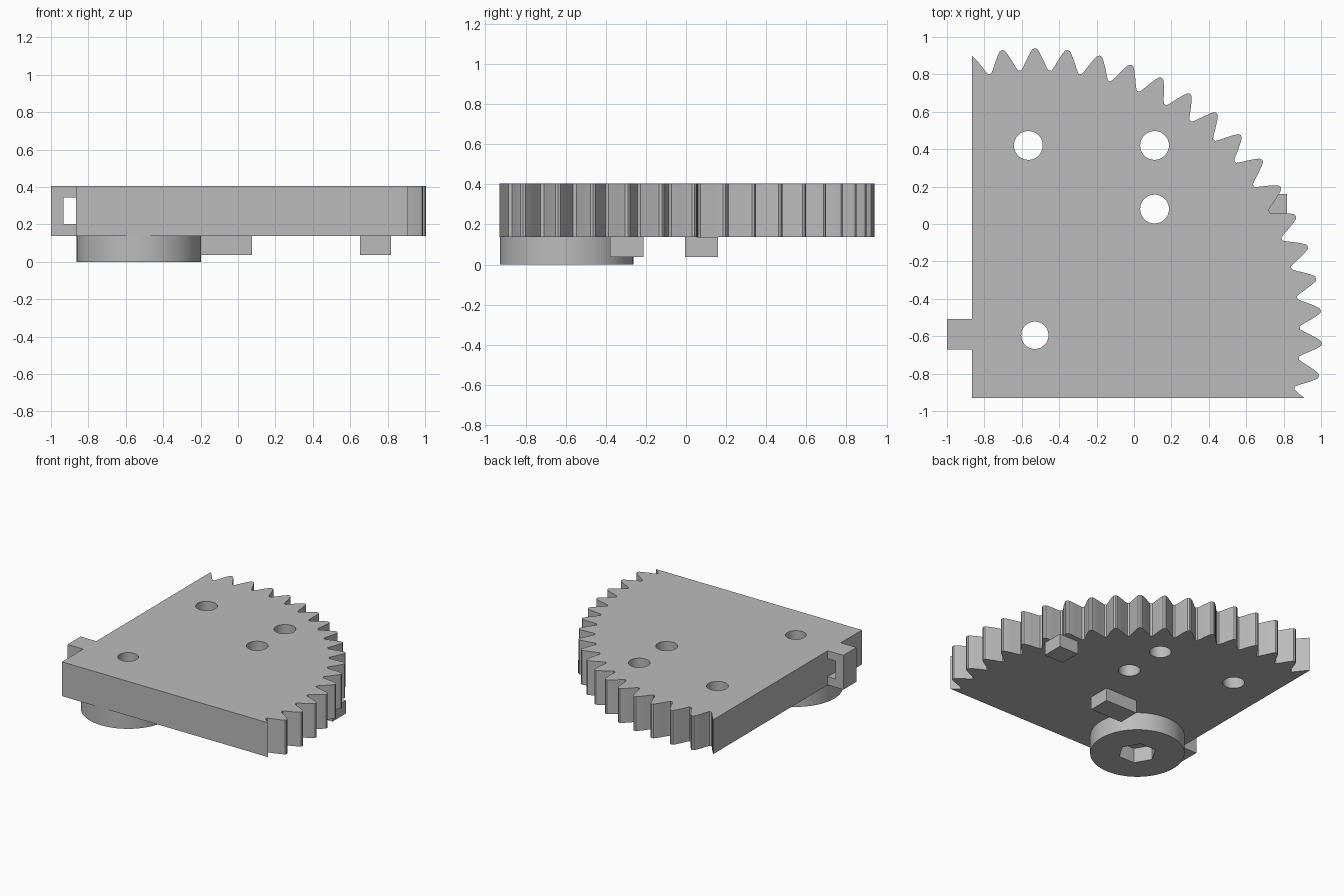
import bpy, bmesh, math
from mathutils import Vector

if "Cube" in bpy.data.objects:
    bpy.data.objects.remove(bpy.data.objects["Cube"], do_unlink=True)

grey = bpy.data.materials.new("plain_grey")
grey.use_nodes = True
colour = (0.5, 0.5, 0.5, 1)
grey.diffuse_color = colour
grey.node_tree.nodes["Principled BSDF"].inputs["Base Color"].default_value = colour

PIVOT = Vector((-0.53, -0.595))     # gear centre
BOTTOM, TOP = 0.138, 0.405          # plate heights
TEETH = 55
LEFT, FRONT = -0.865, -0.93         # straight plate edges


def prism(name, outline, z0, z1):
    """Extrude a flat outline between two heights."""
    bm = bmesh.new()
    face = bm.faces.new([bm.verts.new((x, y, z0)) for x, y in outline])
    out = bmesh.ops.extrude_face_region(bm, geom=[face])
    verts = [g for g in out["geom"] if isinstance(g, bmesh.types.BMVert)]
    bmesh.ops.translate(bm, verts=verts, vec=(0, 0, z1 - z0))
    bmesh.ops.recalc_face_normals(bm, faces=bm.faces)
    mesh = bpy.data.meshes.new(name)
    bm.to_mesh(mesh)
    bm.free()
    mesh.materials.append(grey)
    obj = bpy.data.objects.new(name, mesh)
    bpy.context.collection.objects.link(obj)
    return obj


def box(name, x0, x1, y0, y1, z0, z1):
    return prism(name, [(x0, y0), (x1, y0), (x1, y1), (x0, y1)], z0, z1)


def disc(name, x, y, r, z0, z1, sides=48):
    turn = 2 * math.pi / sides
    ring = [(x + r * math.cos(i * turn), y + r * math.sin(i * turn)) for i in range(sides)]
    return prism(name, ring, z0, z1)


def carve(obj, cutter, operation="DIFFERENCE"):
    """Apply a boolean and throw the cutter away."""
    mod = obj.modifiers.new("carve", "BOOLEAN")
    mod.operation, mod.solver, mod.object = operation, "EXACT", cutter
    with bpy.context.temp_override(object=obj, active_object=obj):
        bpy.ops.object.modifier_apply(modifier=mod.name)
    bpy.data.objects.remove(cutter, do_unlink=True)


def smooth(obj):
    bpy.ops.object.select_all(action="DESELECT")
    obj.select_set(True)
    bpy.context.view_layer.objects.active = obj
    bpy.ops.object.shade_smooth_by_angle(angle=math.radians(20))


# Toothed quadrant: one tooth flank as (half width, radius), mirrored and repeated
flank = [(0.073, 1.417), (0.061, 1.438), (0.044, 1.475), (0.027, 1.508), (0.013, 1.53)]
tooth = [(-w, r) for w, r in flank] + [(0, 1.535)] + [(w, r) for w, r in reversed(flank)]
outline = [(-1.6, -1.6)]
for k in range(17, -4, -1):
    middle = math.pi / 2 - k * 2 * math.pi / TEETH
    for w, r in tooth:
        a = middle + w / r
        outline.append((PIVOT.x + r * math.cos(a), PIVOT.y + r * math.sin(a)))
plate = prism("toothed_plate", outline, BOTTOM, TOP)
carve(plate, box("trim", LEFT, 2, FRONT, 2, -1, 1), "INTERSECT")

# Round holes through the plate
for x, y in [(-0.565, 0.42), (0.11, 0.42), (0.11, 0.08)]:
    carve(plate, disc("hole_cutter", x, y, 0.077, -1, 1))
carve(plate, disc("pivot_cutter", *PIVOT, 0.073, -1, 1))
smooth(plate)

# Hub under the plate with a hexagonal pocket
hub = disc("pivot_hub", *PIVOT, 0.333, 0, BOTTOM, 96)
carve(hub, disc("pivot_cutter", *PIVOT, 0.073, -1, 1))
carve(hub, disc("hex_cutter", *PIVOT, 0.135, -1, 0.115, 6))
smooth(hub)

# Side loop with a rectangular slot
tab = box("side_loop", -1, LEFT, -0.67, -0.508, BOTTOM, TOP)
carve(tab, box("slot_cutter", -0.932, LEFT + 0.1, -1, 0, 0.203, 0.343))

# Stop blocks under the plate
box("inner_stop", -0.2, 0.075, -0.38, -0.213, 0.037, BOTTOM)
box("outer_stop", 0.652, 0.818, -0.005, 0.16, 0.037, BOTTOM)
